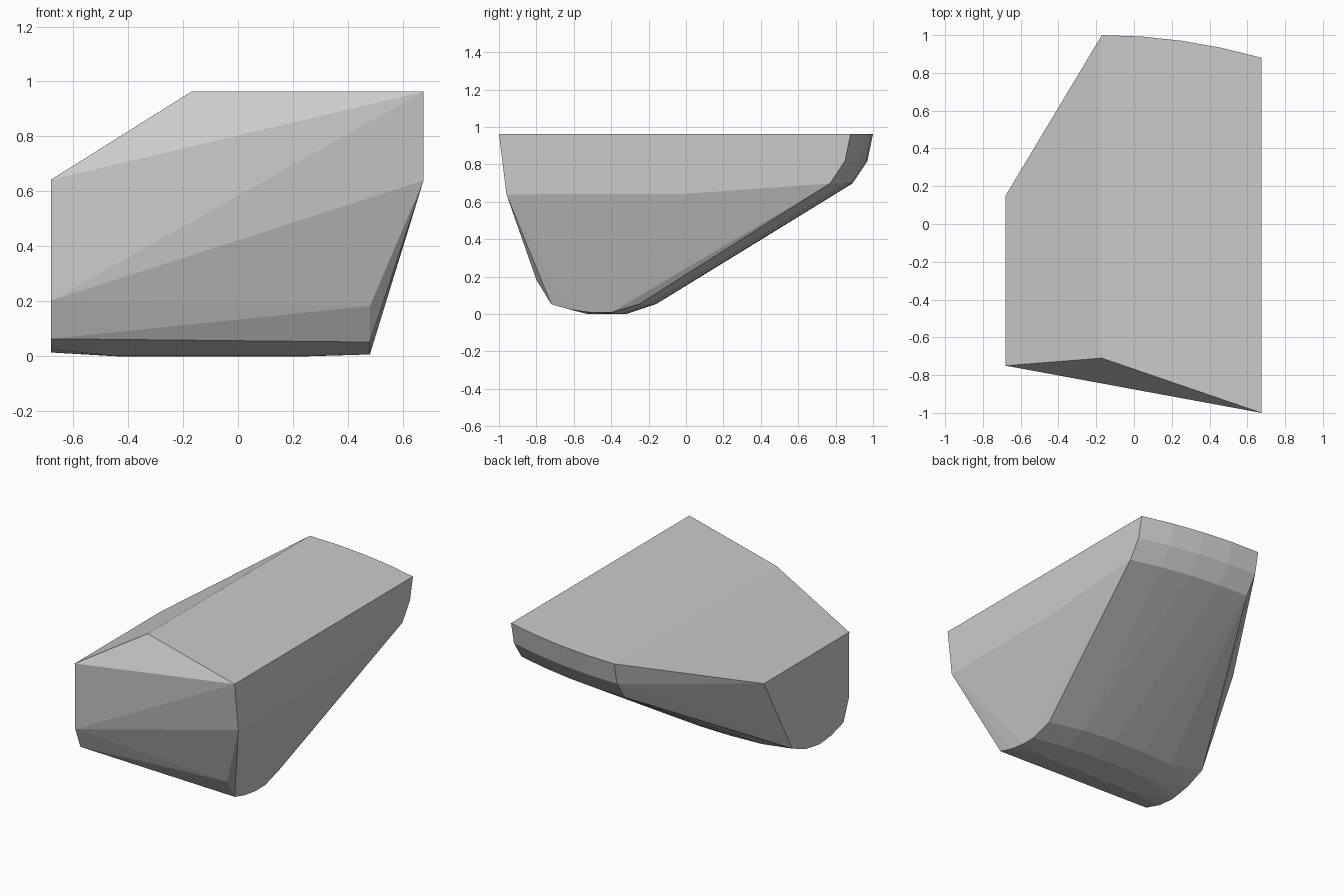
import bpy, bmesh, math

cube = bpy.data.objects.get("Cube")
if cube:
    bpy.data.objects.remove(cube)

# single grey finish
grey = bpy.data.materials.new("plain grey")
grey.use_nodes = True
colour = (0.6, 0.6, 0.6, 1)
grey.diffuse_color = colour
grey.node_tree.nodes["Principled BSDF"].inputs["Base Color"].default_value = colour

LEFT, RIDGE, RIGHT, FOOT = -0.68, -0.17, 0.675, 0.48


def bow(x):
    """Shallow plan curve shared by the back rim and the keel."""
    return -(x - RIDGE) ** 2 / 5.95


def spread(a, b, steps):
    return [a + (b - a) * i / steps for i in range(steps + 1)]


points = []

# front corners of the top, and the hip of the right wall
points += [(RIDGE, -0.71, 0.965), (RIGHT, -1, 0.965),
           (RIGHT, -0.96, 0.642), (RIGHT, 0, 0.645)]

# profile of the upright end wall
for y, z in [(0.15, 0.645), (-0.75, 0.645), (-0.745, 0.205), (-0.69, 0.066),
             (-0.56, 0.028), (-0.44, 0.016), (-0.29, 0.04), (-0.15, 0.097)]:
    points.append((LEFT, y, z))

# profile of the narrow foot at the other end
for y, z in [(-0.8, 0.185), (-0.72, 0.054), (-0.62, 0.026),
             (-0.5, 0.009), (-0.4, 0.01), (-0.25, 0.055)]:
    points.append((FOOT, y, z))

# bowed back rim, rounded under
for x in spread(RIDGE, RIGHT, 4):
    for y, z in [(1, 0.965), (0.97, 0.82), (0.89, 0.7)]:
        points.append((x, y + bow(x), z))

# bowed keel
for x in spread(-0.44, 0.25, 3):
    for y, z in [(-0.5, 0.003), (-0.32, 0.002), (-0.16, 0.055)]:
        points.append((x, y + bow(x), z))

# wrap the profiles in one faceted skin
bm = bmesh.new()
for p in points:
    bm.verts.new(p)
bmesh.ops.convex_hull(bm, input=bm.verts)
loose = [v for v in bm.verts if not v.link_faces]
bmesh.ops.delete(bm, geom=loose, context='VERTS')
bmesh.ops.dissolve_limit(bm, angle_limit=math.radians(0.5),
                         verts=bm.verts, edges=bm.edges)
bmesh.ops.recalc_face_normals(bm, faces=bm.faces)
low = min(v.co.z for v in bm.verts)
bmesh.ops.translate(bm, verts=bm.verts, vec=(0, 0, -low))

mesh = bpy.data.meshes.new("faceted_block")
bm.to_mesh(mesh)
bm.free()
mesh.materials.append(grey)
block = bpy.data.objects.new("faceted_block", mesh)
bpy.context.collection.objects.link(block)
